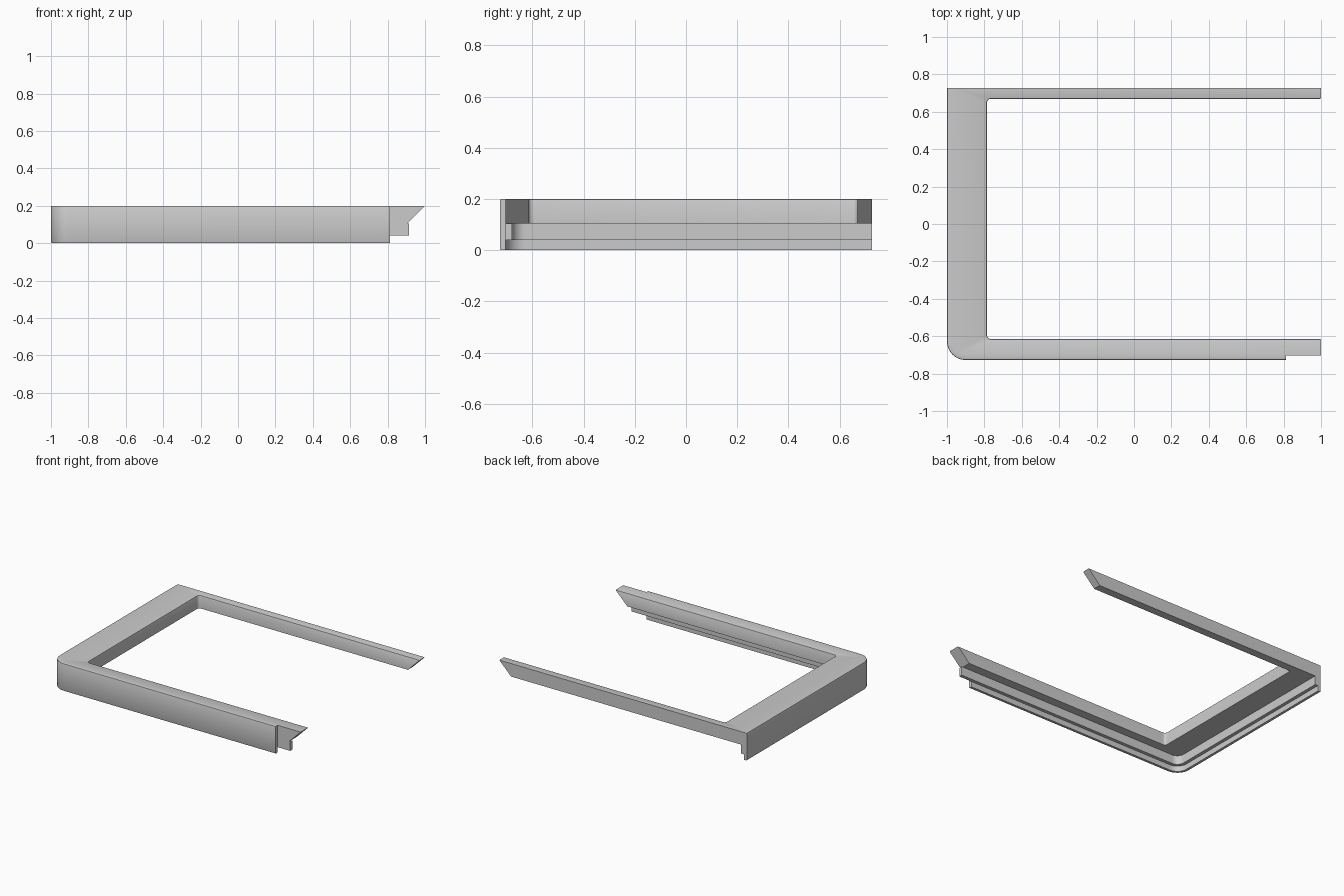
import bpy, bmesh, math
from mathutils import Vector

cube = bpy.data.objects.get("Cube")
if cube:
    bpy.data.objects.remove(cube)

GREY = (0.6, 0.6, 0.6, 1.0)
mat = bpy.data.materials.new("light grey")
mat.use_nodes = True
mat.diffuse_color = GREY
mat.node_tree.nodes["Principled BSDF"].inputs["Base Color"].default_value = GREY

TOP, LEDGE, STEP = 0.2, 0.105, 0.04     # heights of top, slab underside, rib underside
BACK, FRONT, LEFT = 0.727, -0.727, -1.0
LIP, RIB = 0.023, 0.047                 # inward offsets of lip and rib inner faces
RADIUS = 0.1


def fillet(prev, corner, nxt, r, steps=12):
    """Round a square corner between two neighbouring points."""
    p = Vector(corner)
    a = (Vector(prev) - p).normalized() * r
    b = (Vector(nxt) - p).normalized() * r
    centre = p + a + b
    angles = [math.pi / 2 * i / steps for i in range(steps + 1)]
    return [tuple(centre - b * math.cos(t) - a * math.sin(t)) for t in angles]


def rim(offset, end):
    """Rounded L path along the left and front sides, from the back to x = end."""
    x, y = LEFT + offset, FRONT + offset
    return [(x, BACK)] + fillet((x, BACK), (x, y), (end, y), RADIUS - offset) + [(end, y)]


def prism(name, outline, z0, z1, soft=0, soft_levels=(), slant=0):
    """Extrude an outline; soften its first 'soft' edges at the given heights."""
    bm = bmesh.new()
    n = len(outline)
    low = [bm.verts.new((x, y, z0)) for x, y in outline]
    high = [bm.verts.new((x, y, z1)) for x, y in outline]
    bm.faces.new(low)
    bm.faces.new(high)
    for i in range(n):
        j = (i + 1) % n
        bm.faces.new((low[i], low[j], high[j], high[i]))
    # Undercut arm tips
    for v in low:
        if v.co.x > 0.99:
            v.co.x -= slant
    bmesh.ops.recalc_face_normals(bm, faces=bm.faces)
    rings = {"low": low, "high": high}
    edges = [bm.edges.get((rings[k][i], rings[k][i + 1]))
             for k in soft_levels for i in range(soft)]
    if edges:
        bmesh.ops.bevel(bm, geom=edges, offset=0.006, segments=2,
                        profile=0.5, affect='EDGES')
    mesh = bpy.data.meshes.new(name)
    bm.to_mesh(mesh)
    bm.free()
    obj = bpy.data.objects.new(name, mesh)
    bpy.context.collection.objects.link(obj)
    mesh.materials.append(mat)
    bpy.ops.object.select_all(action='DESELECT')
    obj.select_set(True)
    bpy.context.view_layer.objects.active = obj
    bpy.ops.object.shade_smooth_by_angle(angle=math.radians(30))
    return obj


# Top frame: C-shaped slab with softened opening and slanted arm tips
ix, iy0, iy1 = -0.786, -0.615, 0.669
opening = ([(1, iy1)]
           + fillet((1, iy1), (ix, iy1), (ix, iy0), 0.02, 6)
           + fillet((ix, iy1), (ix, iy0), (1, iy0), 0.02, 6)
           + [(1, iy0)])
outside = rim(LIP, 1)[::-1] + [(1, BACK)]
prism("top_frame", opening + outside, LEDGE, TOP,
      soft=len(opening) - 1, soft_levels=("high",), slant=TOP - LEDGE)

# Outer lip: full-height skirt on the left and front sides
outer = rim(0, 0.812)
prism("outer_lip", outer + rim(LIP, 0.812)[::-1], 0, TOP,
      soft=len(outer) - 1, soft_levels=("low", "high"))

# Inner rib: stepped strip under the frame, behind the lip
prism("inner_rib", rim(LIP, 0.915) + rim(RIB, 0.915)[::-1], STEP, LEDGE)
